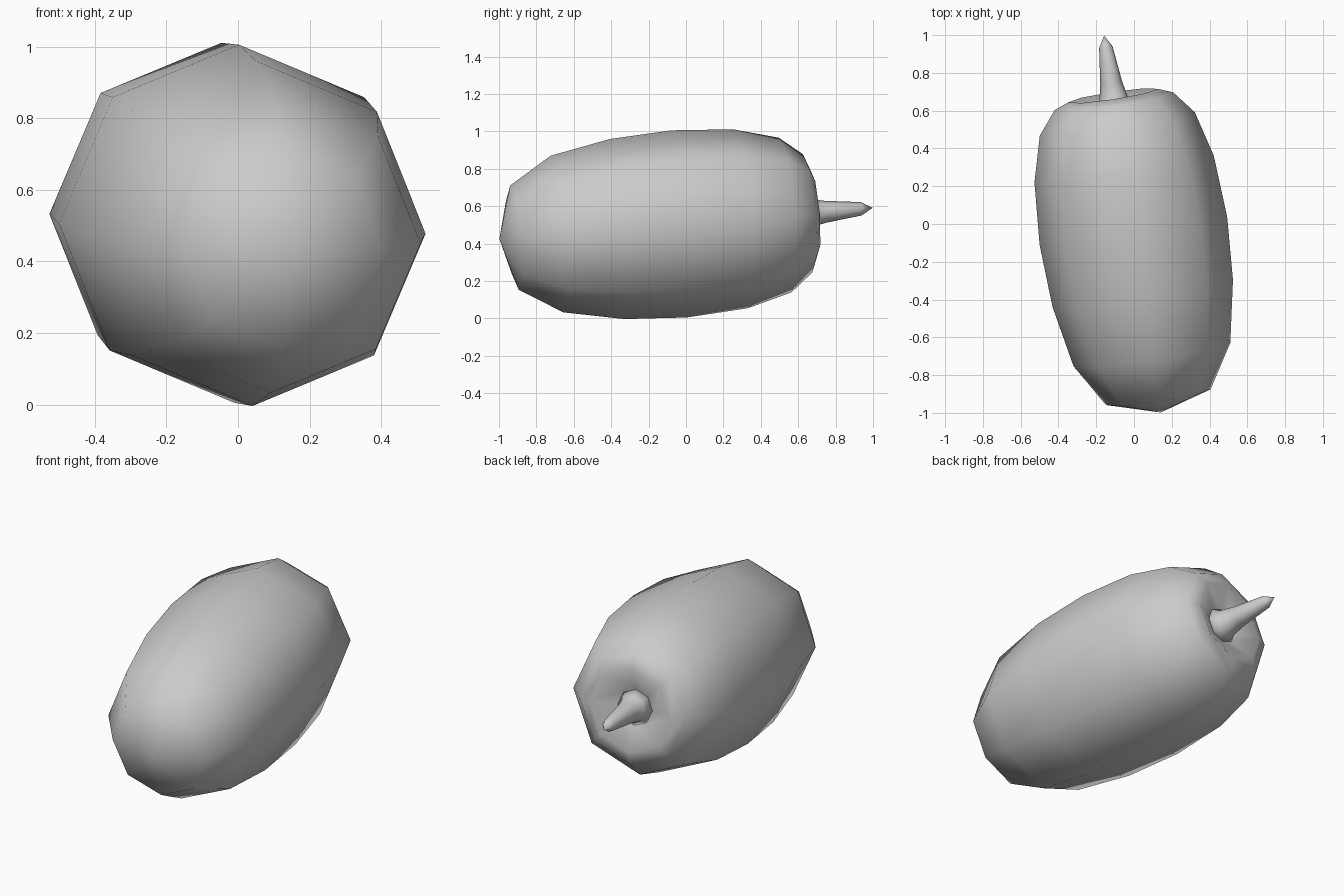
import bpy, bmesh, math
from mathutils import Matrix, Vector

cube = bpy.data.objects.get("Cube")
if cube:
    bpy.data.objects.remove(cube, do_unlink=True)

SIDES = 8

grey = bpy.data.materials.new("plain grey")
grey.use_nodes = True
grey.diffuse_color = (0.6, 0.6, 0.6, 1)
grey.node_tree.nodes["Principled BSDF"].inputs["Base Color"].default_value = grey.diffuse_color

# The fruit lies on its side, its axis turned and raised slightly
axis = Vector((-0.15, 1, 0.083))
PLACE = Matrix.Translation((-0.005, -0.025, 0.506)) @ axis.to_track_quat('Y', 'Z').to_matrix().to_4x4()


def revolve(name, profile):
    """Turn (distance along axis, radius) points into a faceted solid; radius 0 is a pole."""
    bm = bmesh.new()
    rings = []
    for s, r in profile:
        count = SIDES if r else 1
        turns = [math.tau * i / SIDES for i in range(count)]
        rings.append([bm.verts.new((r * math.cos(t), s, r * math.sin(t))) for t in turns])
    for a, b in zip(rings, rings[1:]):
        for i in range(SIDES):
            j = (i + 1) % SIDES
            corners = [a[i % len(a)], a[j % len(a)], b[j % len(b)], b[i % len(b)]]
            bm.faces.new(list(dict.fromkeys(corners)))
    bmesh.ops.recalc_face_normals(bm, faces=bm.faces)
    bm.transform(PLACE)
    for face in bm.faces:
        face.smooth = True
    mesh = bpy.data.meshes.new(name)
    bm.to_mesh(mesh)
    bm.free()
    mesh.materials.append(grey)
    obj = bpy.data.objects.new(name, mesh)
    bpy.context.collection.objects.link(obj)
    return obj


# Plump body, ending in a hollow around the stem
revolve("fruit_body", [
    (-0.987, 0), (-0.905, 0.28), (-0.675, 0.42), (-0.347, 0.483), (-0.012, 0.502),
    (0.32, 0.48), (0.563, 0.415), (0.685, 0.317), (0.715, 0.24),
    (0.655, 0.11), (0.64, 0)])

# Tapered stem, flared where it meets the hollow
revolve("stem", [
    (0.63, 0), (0.645, 0.11), (0.69, 0.077), (0.786, 0.058), (0.975, 0.036), (1.038, 0)])
